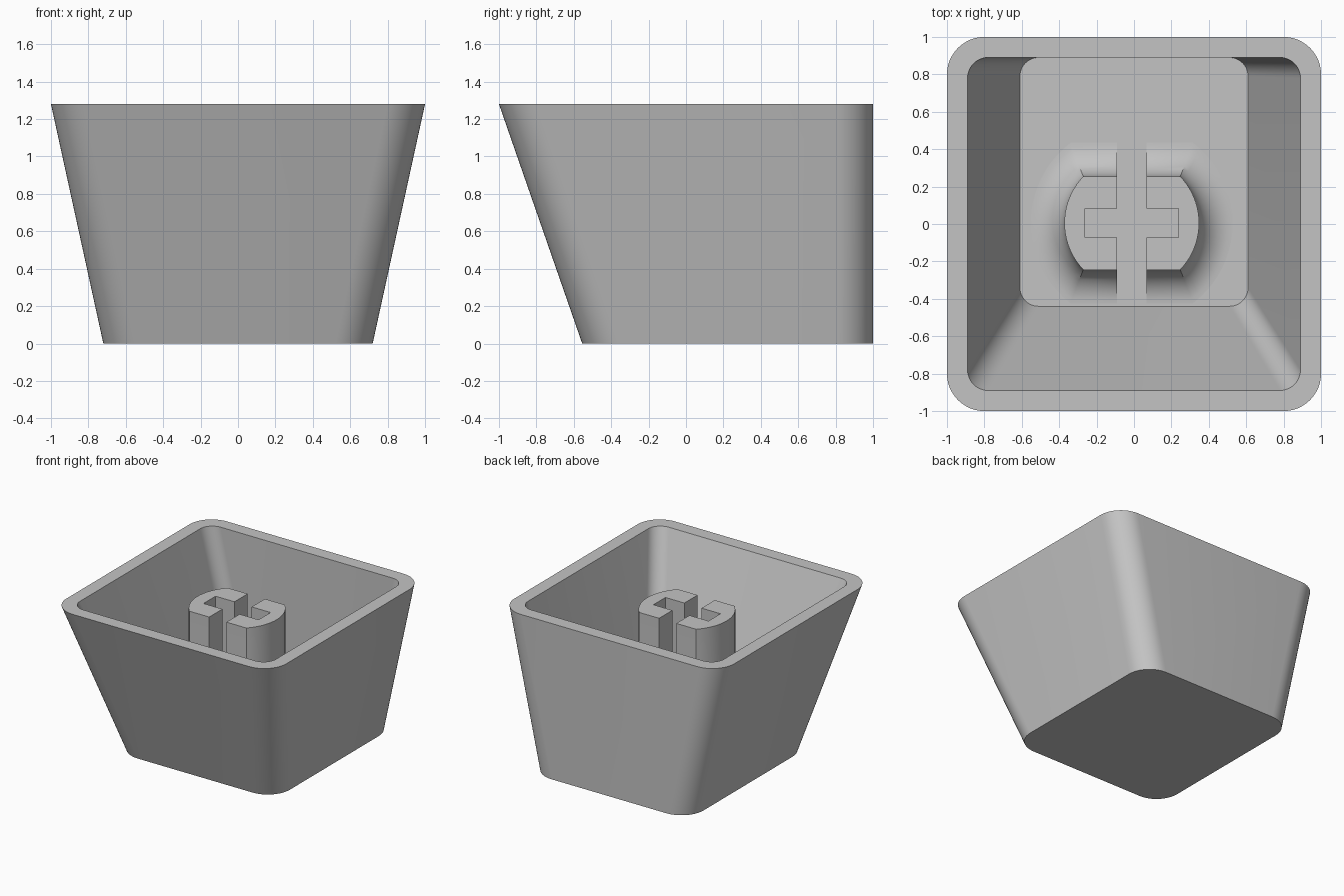
import bpy, bmesh, math

if "Cube" in bpy.data.objects:
    bpy.data.objects.remove(bpy.data.objects["Cube"], do_unlink=True)

HEIGHT, FLOOR, STEM_TOP = 1.28, 0.13, 1.16

grey = bpy.data.materials.new("warm_grey_plastic")
grey.use_nodes = True
colour = (0.55, 0.55, 0.55, 1)
grey.diffuse_color = colour
grey.node_tree.nodes["Principled BSDF"].inputs["Base Color"].default_value = colour


def rounded_rect(half_x, front, back, radius, z, steps=12):
    """Counter-clockwise outline with rounded corners."""
    pts = []
    for k, (sx, y) in enumerate([(1, back), (-1, back), (-1, front), (1, front)]):
        cx = sx * (half_x - radius)
        cy = y - radius if y == back else y + radius
        for i in range(steps + 1):
            a = math.radians(90) * (k + i / steps)
            pts.append((cx + radius * math.cos(a), cy + radius * math.sin(a), z))
    return pts


def stem_outline(offset, z, steps=20):
    """Circle clipped by two flats, grown outward by an offset."""
    r, flat = 0.36 + offset, 0.25 + offset
    limit = math.asin(flat / r)
    arc = [limit * (2 * i / steps - 1) for i in range(steps + 1)]
    angles = arc + [a + math.pi for a in arc]
    return [(r * math.cos(a), r * math.sin(a), z) for a in angles]


def loft(name, rings):
    """Skin a list of matching rings and cap both ends."""
    bm = bmesh.new()
    loops = [[bm.verts.new(p) for p in ring] for ring in rings]
    n = len(loops[0])
    for lower, upper in zip(loops, loops[1:]):
        for i in range(n):
            j = (i + 1) % n
            bm.faces.new((lower[i], lower[j], upper[j], upper[i]))
    bm.faces.new(loops[0][::-1])
    bm.faces.new(loops[-1])
    bmesh.ops.recalc_face_normals(bm, faces=bm.faces)
    mesh = bpy.data.meshes.new(name)
    bm.to_mesh(mesh)
    bm.free()
    mesh.materials.append(grey)
    obj = bpy.data.objects.new(name, mesh)
    bpy.context.collection.objects.link(obj)
    return obj


def activate(obj):
    bpy.ops.object.select_all(action='DESELECT')
    obj.select_set(True)
    bpy.context.view_layer.objects.active = obj


# Hollow tapered shell: outer wall, rim, inner wall and floor
shell = loft("cap_shell", [
    rounded_rect(0.72, -0.555, 1.0, 0.2, 0),
    rounded_rect(1.0, -1.0, 1.0, 0.2, HEIGHT),
    rounded_rect(0.89, -0.89, 0.89, 0.11, HEIGHT),
    rounded_rect(0.61, -0.44, 0.89, 0.1, FLOOR),
])

# Stem with a curved fillet at its foot
FILLET, STEPS = 0.18, 12
rings = [stem_outline(FILLET, FLOOR - 0.02)]
for i in range(STEPS + 1):
    a = math.pi / 2 * i / STEPS
    rings.append(stem_outline(FILLET * (1 - math.sin(a)),
                              FLOOR + FILLET * (1 - math.cos(a))))
rings.append(stem_outline(0, STEM_TOP))
stem = loft("mounting_stem", rings)

# Cross-shaped slot, open at the front and back of the stem
w, arm, reach = 0.078, 0.25, 0.6
quarter = [(arm, w), (w, w), (w, reach)]
cross = (quarter + [(-x, y) for x, y in quarter[::-1]]
         + [(-x, -y) for x, y in quarter] + [(x, -y) for x, y in quarter[::-1]])
cutter = loft("slot_cutter", [[(x, y, z) for x, y in cross]
                              for z in (FLOOR - 0.1, STEM_TOP + 0.1)])
cutter.hide_render = True

activate(stem)
cut = stem.modifiers.new("slot", 'BOOLEAN')
cut.operation, cut.solver, cut.object = 'DIFFERENCE', 'EXACT', cutter
bpy.ops.object.modifier_apply(modifier=cut.name)
bpy.data.objects.remove(cutter, do_unlink=True)
stem.location = (-0.012, 0.005, 0)

for obj in (shell, stem):
    activate(obj)
    bpy.ops.object.shade_smooth_by_angle(angle=math.radians(30))
